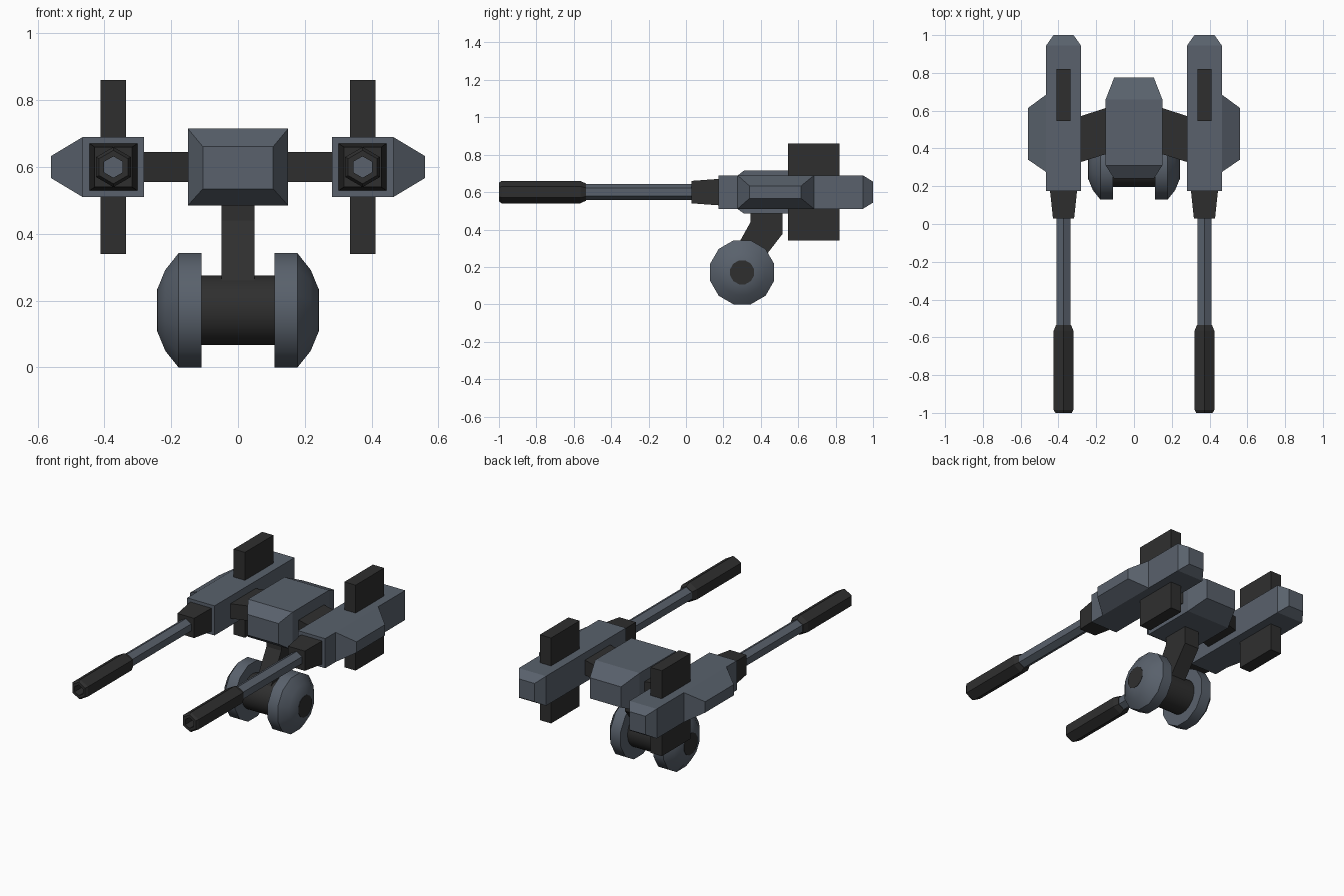
import bpy, bmesh, math

cube = bpy.data.objects.get("Cube")
if cube:
    bpy.data.objects.remove(cube, do_unlink=True)


def material(name, rgb):
    m = bpy.data.materials.new(name)
    m.use_nodes = True
    color = (*rgb, 1)
    m.diffuse_color = color
    bsdf = m.node_tree.nodes["Principled BSDF"]
    bsdf.inputs["Base Color"].default_value = color
    bsdf.inputs["Roughness"].default_value = 0.8
    return m


STEEL = material("blue grey steel", (0.10, 0.12, 0.15))
DARK = material("dark metal", (0.028, 0.028, 0.028))
GUN_X, GUN_Z = 0.373, 0.6
AXLE_Y, AXLE_Z = 0.3, 0.171


def loft(name, rings, mat, end_mat=None, smooth=False):
    """Skin equal-sized rings of points, capping both ends."""
    bm = bmesh.new()
    loops = [[bm.verts.new(p) for p in ring] for ring in rings]
    for a, b in zip(loops, loops[1:]):
        for i in range(len(a)):
            j = (i + 1) % len(a)
            bm.faces.new((a[i], a[j], b[j], b[i]))
    bm.faces.new(loops[0])
    last = bm.faces.new(loops[-1])
    if end_mat:
        last.material_index = 1
    bmesh.ops.recalc_face_normals(bm, faces=bm.faces)
    mesh = bpy.data.meshes.new(name)
    bm.to_mesh(mesh)
    bm.free()
    mesh.materials.append(mat)
    if end_mat:
        mesh.materials.append(end_mat)
    ob = bpy.data.objects.new(name, mesh)
    bpy.context.collection.objects.link(ob)
    if smooth:
        bpy.ops.object.select_all(action="DESELECT")
        ob.select_set(True)
        bpy.context.view_layer.objects.active = ob
        bpy.ops.object.shade_smooth_by_angle(angle=math.radians(32))
    return ob


def rect_y(y, cx, hx, cz, hz):
    """Rectangle facing along y."""
    return [(cx + a * hx, y, cz + b * hz)
            for a, b in ((-1, -1), (1, -1), (1, 1), (-1, 1))]


def rect_x(x, y0, y1, z0, z1):
    """Rectangle facing along x."""
    return [(x, y0, z0), (x, y1, z0), (x, y1, z1), (x, y0, z1)]


def hex_y(y, cx, r):
    """Hexagon facing along y with a corner at the top."""
    angles = [math.pi / 2 + i * math.pi / 3 for i in range(6)]
    return [(cx + r * math.cos(t), y, GUN_Z + r * math.sin(t)) for t in angles]


def circle_x(x, r, n):
    """Circle round the axle with a flat side at the top."""
    angles = [(i + 0.5) * math.tau / n for i in range(n)]
    return [(x, AXLE_Y + r * math.cos(t), AXLE_Z + r * math.sin(t)) for t in angles]


# Central hull with chamfered front and back
loft("hull", [rect_y(0.24, 0, 0.105, 0.598, 0.063), rect_y(0.31, 0, 0.15, 0.6, 0.115),
              rect_y(0.66, 0, 0.15, 0.6, 0.115), rect_y(0.775, 0, 0.105, 0.6, 0.063)], STEEL)

# Bent neck down to the axle
neck = [(0.345, 0.52), (0.515, 0.52), (0.515, 0.375), (0.36, 0.175),
        (0.24, 0.25), (0.345, 0.44)]
loft("neck", [[(x, y, z) for y, z in neck] for x in (-0.05, 0.05)], DARK)
loft("axle", [circle_x(x, 0.105, 32) for x in (-0.12, 0.12)], DARK, smooth=True)

for side, s in (("left", 1), ("right", -1)):
    gx = s * GUN_X

    # Domed wheel and its hub cap
    wheel = ((0.11, 0.177), (0.178, 0.177), (0.218, 0.125), (0.241, 0.067))
    loft(side + "_wheel", [circle_x(s * x, r, 12) for x, r in wheel], STEEL, smooth=True)
    loft(side + "_hub_cap", [circle_x(s * x, 0.066, 12) for x in (0.235, 0.243)], DARK)

    # Swept arm from hull to gun
    loft(side + "_arm", [rect_x(s * 0.14, 0.373, 0.617, 0.555, 0.645),
                         rect_x(s * 0.285, 0.327, 0.57, 0.555, 0.645)], DARK)

    # Gun housing with tapered rear and side bulge
    loft(side + "_gun_housing", [rect_y(0.175, gx, 0.092, GUN_Z, 0.09),
                                 rect_y(0.945, gx, 0.092, GUN_Z, 0.09),
                                 rect_y(1.0, gx, 0.053, GUN_Z, 0.056)], STEEL)
    loft(side + "_side_bulge", [rect_x(s * 0.465, 0.275, 0.685, 0.51, 0.69),
                                rect_x(s * 0.56, 0.34, 0.615, 0.567, 0.633)], STEEL)

    # Upright fin through the housing
    loft(side + "_fin", [rect_y(y, gx, 0.038, GUN_Z, 0.26) for y in (0.545, 0.82)], DARK)

    # Collar, barrel and hollow muzzle
    loft(side + "_collar", [rect_y(0.03, gx, 0.056, GUN_Z, 0.06),
                            rect_y(0.18, gx, 0.072, GUN_Z, 0.071)], DARK)
    loft(side + "_barrel", [hex_y(y, gx, 0.043) for y in (-0.56, 0.05)], STEEL)
    muzzle = ((-0.535, 0.046), (-0.565, 0.06), (-0.985, 0.06), (-1.0, 0.05),
              (-1.0, 0.032), (-0.9, 0.032))
    loft(side + "_muzzle", [hex_y(y, gx, r) for y, r in muzzle], DARK, end_mat=STEEL)
